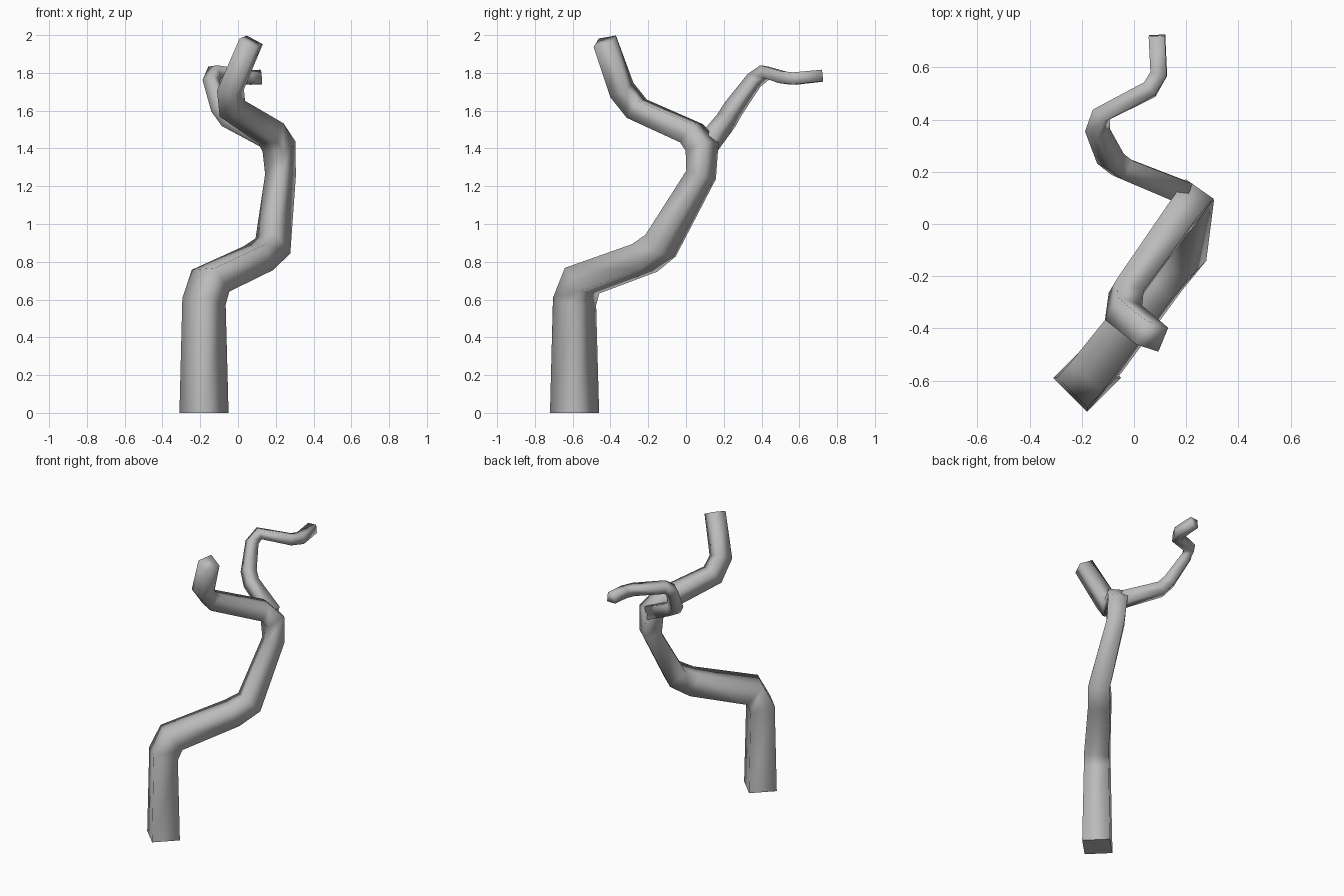
import bpy
import bmesh
from mathutils import Vector

cube = bpy.data.objects.get("Cube")
if cube:
    bpy.data.objects.remove(cube, do_unlink=True)

GREY = (0.5, 0.5, 0.5, 1.0)
bark = bpy.data.materials.new("bark grey")
bark.use_nodes = True
bark.diffuse_color = GREY
bark.node_tree.nodes["Principled BSDF"].inputs["Base Color"].default_value = GREY


def square_tube(name, path, side, flat_base=False):
    """Sweep a tapering square along (x, y, z, half width) points."""
    points = [Vector(p[:3]) for p in path]
    last = len(points) - 1
    side = Vector(side)
    bm = bmesh.new()
    rings = []
    for i, point in enumerate(points):
        before = (point - points[max(i - 1, 0)]).normalized()
        after = (points[min(i + 1, last)] - point).normalized()
        tangent = (before + after).normalized()
        # carry the cross-section along without twisting
        side = (side - tangent * side.dot(tangent)).normalized()
        up = tangent.cross(side)
        half = path[i][3]
        corners = ((1, 1), (-1, 1), (-1, -1), (1, -1))
        rings.append([bm.verts.new(point + (side * a + up * b) * half)
                      for a, b in corners])
    for low, high in zip(rings, rings[1:]):
        for k in range(4):
            n = (k + 1) % 4
            bm.faces.new((low[k], low[n], high[n], high[k]))
    base = bm.faces.new(rings[0])
    bm.faces.new(rings[-1])
    bmesh.ops.recalc_face_normals(bm, faces=bm.faces)
    for face in bm.faces:
        face.smooth = True
    if flat_base:
        for edge in base.edges:
            edge.smooth = False
    mesh = bpy.data.meshes.new(name)
    bm.to_mesh(mesh)
    bm.free()
    mesh.materials.append(bark)
    obj = bpy.data.objects.new(name, mesh)
    bpy.context.collection.objects.link(obj)
    return obj


# trunk and thick limb, two rings at each bend
square_tube("trunk", [
    (-0.18, -0.59, 0.0, 0.092),
    (-0.18, -0.59, 0.59, 0.082),
    (-0.145, -0.55, 0.70, 0.082),
    (0.11, -0.22, 0.82, 0.074),
    (0.185, -0.135, 0.885, 0.071),
    (0.225, 0.08, 1.26, 0.058),
    (0.217, 0.085, 1.41, 0.065),
    (0.175, 0.03, 1.48, 0.06),
    (-0.03, -0.26, 1.61, 0.056),
    (-0.04, -0.34, 1.71, 0.054),
    (0.07, -0.43, 1.967, 0.05),
], (1, -1, 0), flat_base=True)

# thin winding side branch
square_tube("side_branch", [
    (0.19, 0.12, 1.43, 0.045),
    (-0.045, 0.215, 1.55, 0.041),
    (-0.09, 0.25, 1.61, 0.04),
    (-0.14, 0.36, 1.76, 0.034),
    (-0.125, 0.42, 1.805, 0.033),
    (0.06, 0.515, 1.775, 0.032),
    (0.095, 0.575, 1.77, 0.032),
    (0.088, 0.722, 1.785, 0.031),
], (0.4, 0.9, 0))
